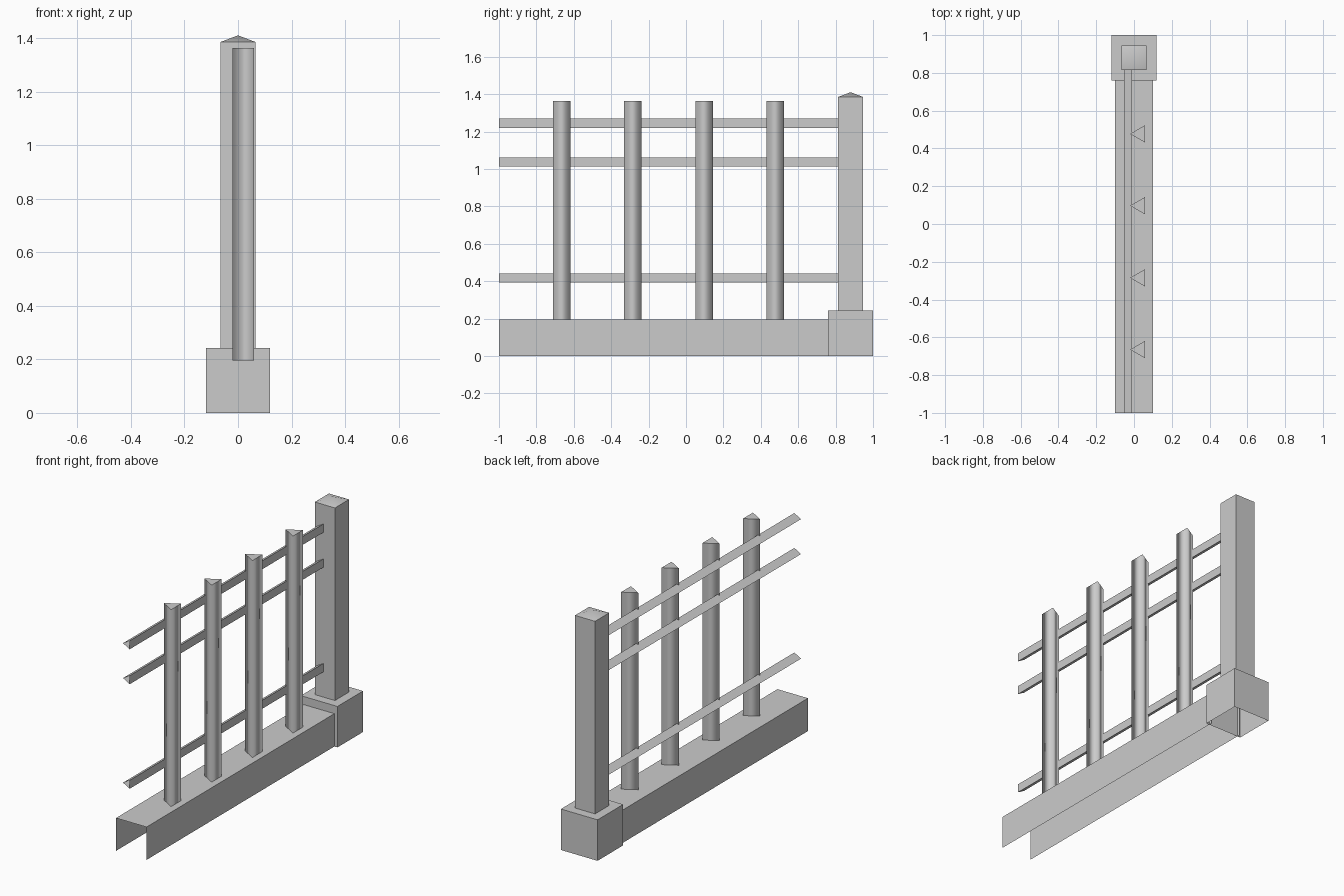
import bpy, bmesh
from math import sqrt

if "Cube" in bpy.data.objects:
    bpy.data.objects.remove(bpy.data.objects["Cube"], do_unlink=True)

# One plain grey material
GREY = (0.6, 0.6, 0.6, 1)
grey = bpy.data.materials.new("plain grey")
grey.use_nodes = True
grey.diffuse_color = GREY
grey.node_tree.nodes["Principled BSDF"].inputs["Base Color"].default_value = GREY


def finish(bm, name):
    mesh = bpy.data.meshes.new(name)
    bm.to_mesh(mesh)
    bm.free()
    obj = bpy.data.objects.new(name, mesh)
    obj.data.materials.append(grey)
    bpy.context.collection.objects.link(obj)
    return obj


def shell_box(name, lo, hi, open_sides):
    """Box between two corners, left open towards the given directions."""
    bm = bmesh.new()
    bmesh.ops.create_cube(bm, size=1)
    bm.normal_update()
    gone = [f for f in bm.faces
            if any(f.normal.dot(d) > 0.9 for d in open_sides)]
    bmesh.ops.delete(bm, geom=gone, context='FACES')
    for v in bm.verts:
        v.co = [lo[i] + (v.co[i] + 0.5) * (hi[i] - lo[i]) for i in range(3)]
    return finish(bm, name)


def triangle_prism(name, start, length, side, axis, capped, smooth):
    """Equilateral bar whose point faces -x, running along y or z."""
    bm = bmesh.new()
    rise = side * sqrt(3) / 2
    rings = []
    for d in (0, length):
        ring = []
        for dx, off in ((0, 0), (rise, -side / 2), (rise, side / 2)):
            shift = (dx, d, off) if axis == "y" else (dx, off, d)
            ring.append(bm.verts.new([a + b for a, b in zip(start, shift)]))
        rings.append(ring)
    a, b = rings
    for i in range(3):
        j = (i + 1) % 3
        bm.faces.new((a[i], a[j], b[j], b[i])).smooth = smooth
    if capped:
        # Caps keep their own vertices so their rims stay crisp
        for ring in rings:
            bm.faces.new([bm.verts.new(v.co) for v in ring])
    bmesh.ops.recalc_face_normals(bm, faces=bm.faces)
    if capped:
        bm.normal_update()
        for f in bm.faces:
            if abs(f.normal.z) > 0.9 and (f.normal.z > 0) != (f.calc_center_median().z > start[2] + length / 2):
                f.normal_flip()
    return finish(bm, name)


DOWN, FRONT, BACK = (0, 0, -1), (0, -1, 0), (0, 1, 0)
POST_Y = 0.88

# Long plinth and the block under the post
shell_box("plinth", (-0.1, -1, 0), (0.1, 0.78, 0.195), (DOWN, FRONT, BACK))
shell_box("post_base", (-0.12, 0.76, 0), (0.12, 1, 0.243), (DOWN,))

# Square post with a low pyramid cap
h = 0.066
shell_box("post", (-h, POST_Y - h, 0.243), (h, POST_Y + h, 1.385), (DOWN, (0, 0, 1)))
bm = bmesh.new()
rim = [bm.verts.new((x * h, POST_Y + y * h, 1.385))
       for x, y in ((-1, -1), (1, -1), (1, 1), (-1, 1))]
tip = bm.verts.new((0, POST_Y, 1.41))
for i in range(4):
    bm.faces.new((rim[i], rim[(i + 1) % 4], tip)).smooth = True
finish(bm, "post_cap")

# Horizontal rails
for n, z in enumerate((0.417, 1.037, 1.244)):
    triangle_prism(f"rail_{n + 1}", (-0.054, -1, z), POST_Y - h + 1, 0.05, "y", False, False)

# Upright pickets
for n, y in enumerate((-0.665, -0.285, 0.097, 0.477)):
    triangle_prism(f"picket_{n + 1}", (-0.021, y, 0.195), 1.168, 0.093, "z", True, True)
